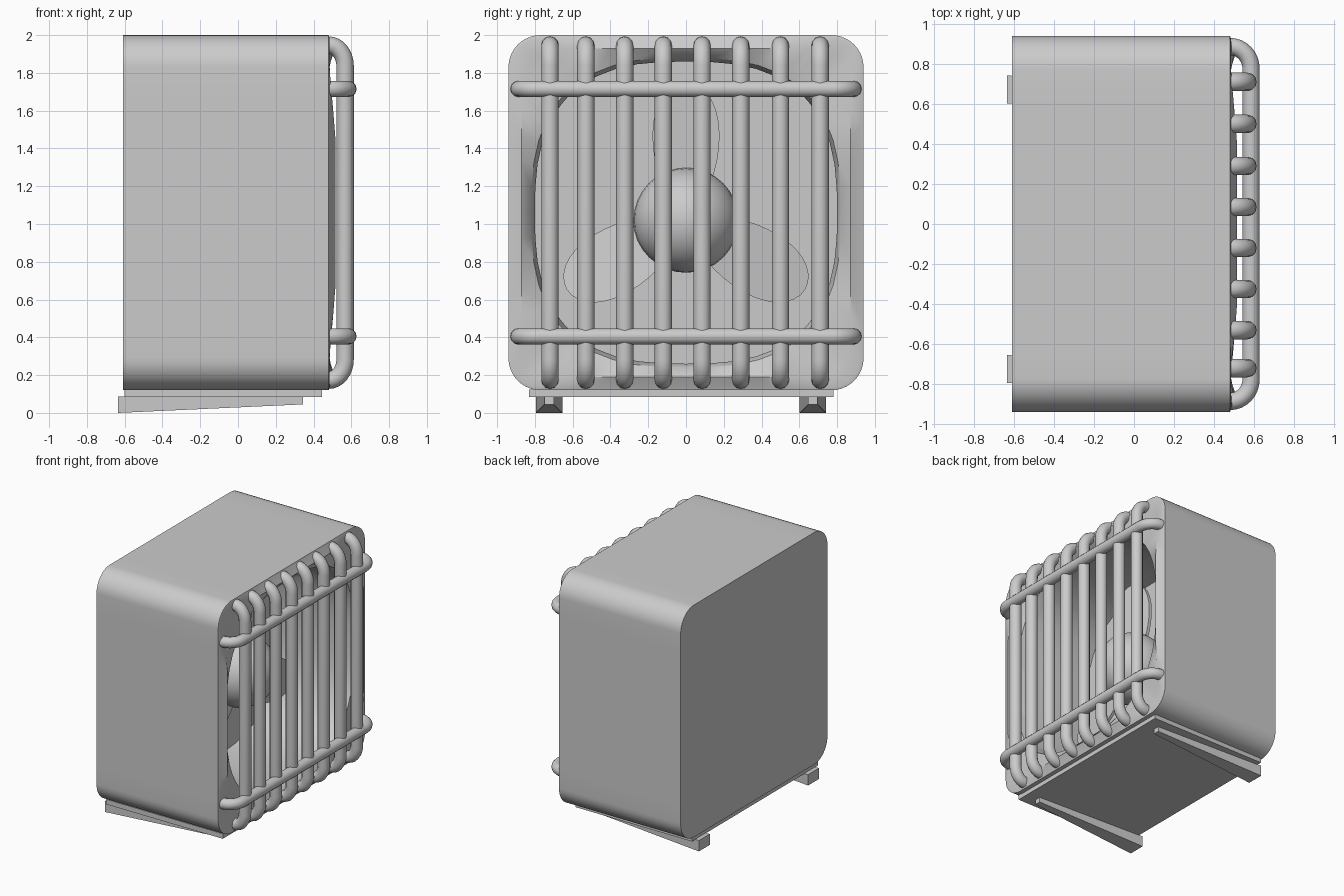
import bpy, bmesh, math

if "Cube" in bpy.data.objects:
    bpy.data.objects.remove(bpy.data.objects["Cube"])

CZ = 1.06      # housing centre height
HUB_Z = 1.02   # fan axis height


def finish(name, bm, angle=35):
    bmesh.ops.recalc_face_normals(bm, faces=bm.faces)
    me = bpy.data.meshes.new(name)
    bm.to_mesh(me)
    bm.free()
    ob = bpy.data.objects.new(name, me)
    bpy.context.collection.objects.link(ob)
    smooth(ob, angle)
    return ob


def smooth(ob, angle):
    bpy.ops.object.select_all(action='DESELECT')
    ob.select_set(True)
    bpy.context.view_layer.objects.active = ob
    bpy.ops.object.shade_smooth_by_angle(angle=math.radians(angle))


def rounded_square(half, radius, side=10, corner=10):
    pts, c = [], half - radius
    for q in range(4):
        a0 = q * math.pi / 2
        ca, sa = math.cos(a0), math.sin(a0)
        local = [(half, -c + 2 * c * i / side) for i in range(side)]
        local += [(c + radius * math.cos(t), c + radius * math.sin(t))
                  for t in (math.pi / 2 * i / corner for i in range(corner))]
        pts += [(u * ca - v * sa, u * sa + v * ca) for u, v in local]
    return pts


def squircle(dirs, half, n=2.7):
    out = []
    for u, v in dirs:
        d = math.hypot(u, v)
        u, v = u / d, v / d
        r = half / (abs(u) ** n + abs(v) ** n) ** (1 / n)
        out.append((u * r, v * r))
    return out


# Housing: outer shell, domed front rim and fan well in one loft
outer = rounded_square(0.94, 0.17)
crease = rounded_square(0.87, 0.20)


def crease_x(u, v):
    corner = min(abs(u), abs(v)) / 0.8
    return 0.515 - 0.04 * max(0, corner - 0.55) / 0.45


rings = [[(-0.61, u, v) for u, v in outer],
         [(0.48, u, v) for u, v in outer],
         [(0.485, u * 0.985, v * 0.985) for u, v in outer],
         [(crease_x(u, v), u, v) for u, v in crease],
         [(0.47, u, v) for u, v in squircle(outer, 0.82)],
         [(0.40, u, v) for u, v in squircle(outer, 0.80)],
         [(-0.20, u, v) for u, v in squircle(outer, 0.80)]]
bm = bmesh.new()
loops = [[bm.verts.new((x, y, z + CZ)) for x, y, z in ring] for ring in rings]
for a, b in zip(loops, loops[1:]):
    for i in range(len(a)):
        j = (i + 1) % len(a)
        bm.faces.new((a[i], a[j], b[j], b[i]))
bm.faces.new(loops[0])
bm.faces.new(loops[-1])
finish("housing", bm)

# Fan hub
bm = bmesh.new()
bmesh.ops.create_uvsphere(bm, u_segments=32, v_segments=16, radius=0.278)
for v in bm.verts:
    x, y, z = v.co
    v.co = (z + 0.02, x, y + HUB_Z)
finish("fan_hub", bm)

# Three egg-shaped fan blades
for k in range(3):
    bm = bmesh.new()
    ang = math.pi / 2 + k * 2 * math.pi / 3
    ring = []
    for i in range(32):
        t = 2 * math.pi * i / 32
        r = 0.39 + 0.34 * math.cos(t)
        w = math.sin(t) * (0.175 + 0.03 * math.cos(t))
        ring.append((0.15 * w, r * math.cos(ang) - w * math.sin(ang),
                     r * math.sin(ang) + w * math.cos(ang) + HUB_Z))
    face = bm.faces.new([bm.verts.new(p) for p in ring])
    ext = bmesh.ops.extrude_face_region(bm, geom=[face])
    bmesh.ops.translate(bm, vec=(0.025, 0, 0),
                        verts=[g for g in ext["geom"] if isinstance(g, bmesh.types.BMVert)])
    finish(f"fan_blade_{k + 1}", bm)


# Guard bars: round rods whose ends curl back into the housing
def rod(name, pts, radius):
    cu = bpy.data.curves.new(name, 'CURVE')
    cu.dimensions = '3D'
    cu.bevel_depth = radius
    cu.bevel_resolution = 4
    cu.use_fill_caps = True
    sp = cu.splines.new('POLY')
    sp.points.add(len(pts) - 1)
    for p, co in zip(sp.points, pts):
        p.co = (*co, 1)
    ob = bpy.data.objects.new(name, cu)
    bpy.context.collection.objects.link(ob)
    bpy.ops.object.select_all(action='DESELECT')
    ob.select_set(True)
    bpy.context.view_layer.objects.active = ob
    bpy.ops.object.convert(target='MESH')
    smooth(bpy.context.object, 50)


def hoop(front_x, reach, bend):
    quarter = [(0.48 + (front_x - 0.48) * math.sin(t), reach - bend * (1 - math.cos(t)))
               for t in (math.pi / 2 * i / 8 for i in range(9))]
    return quarter + [(x, -s) for x, s in reversed(quarter)]


for i, y in enumerate((-0.72, -0.53, -0.325, -0.12, 0.085, 0.29, 0.5, 0.71)):
    rod(f"guard_upright_{i + 1}",
        [(x, y, CZ + s) for x, s in hoop(0.567, 0.887, 0.11)], 0.046)
for name, z in (("lower", 0.405), ("upper", 1.715)):
    rod(f"guard_crossbar_{name}",
        [(x, y, z) for x, y in hoop(0.585, 0.887, 0.11)], 0.043)


# Base plate and tapered wedge feet, each a box between two end rectangles
def tapered_box(name, back, front):
    bm = bmesh.new()
    ends = []
    for x, y0, y1, z0, z1 in (back, front):
        ends.append([bm.verts.new((x, y, z)) for y, z in
                     ((y0, z0), (y1, z0), (y1, z1), (y0, z1))])
        bm.faces.new(ends[-1])
    for i in range(4):
        j = (i + 1) % 4
        bm.faces.new((ends[0][i], ends[0][j], ends[1][j], ends[1][i]))
    finish(name, bm, 20)


tapered_box("base_plate", (-0.6, -0.83, 0.78, 0.085, 0.125), (0.445, -0.83, 0.78, 0.085, 0.125))
for name, y in (("left", -0.725), ("right", 0.672)):
    tapered_box(f"foot_{name}", (-0.635, y - 0.07, y + 0.07, 0.0, 0.088),
                (0.345, y - 0.025, y + 0.025, 0.045, 0.088))
